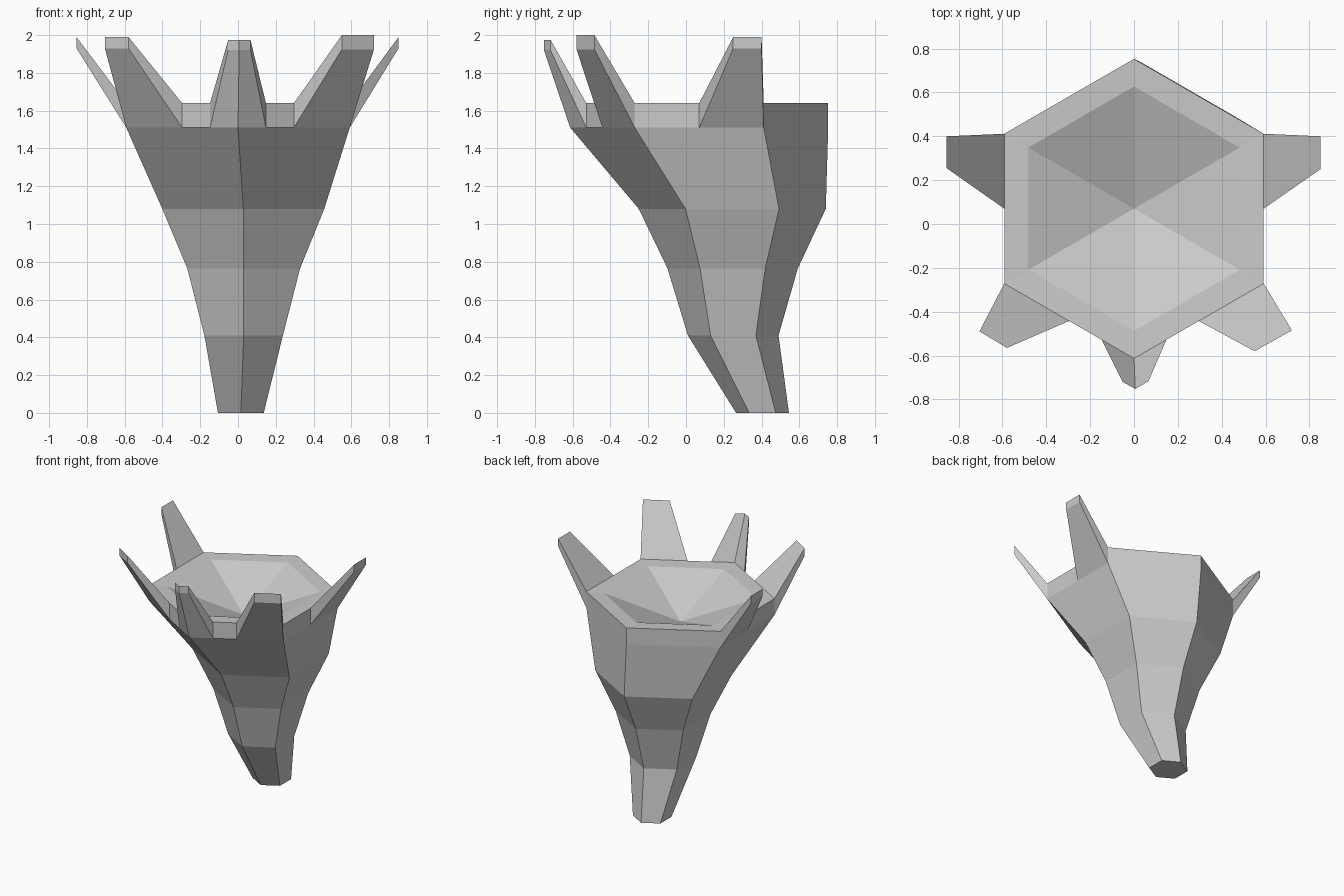
import bpy
import bmesh
import math
from mathutils import Vector

cube = bpy.data.objects.get("Cube")
if cube:
    bpy.data.objects.remove(cube, do_unlink=True)

grey = bpy.data.materials.new("plain grey")
grey.use_nodes = True
COLOUR = (0.6, 0.6, 0.6, 1)
grey.diffuse_color = COLOUR
grey.node_tree.nodes["Principled BSDF"].inputs["Base Color"].default_value = COLOUR


def finish(name, bm):
    bmesh.ops.recalc_face_normals(bm, faces=bm.faces[:])
    mesh = bpy.data.meshes.new(name)
    bm.to_mesh(mesh)
    bm.free()
    mesh.materials.append(grey)
    obj = bpy.data.objects.new(name, mesh)
    bpy.context.collection.objects.link(obj)


def hexagon(x, y, z, radius):
    # Corners run anticlockwise, starting at the front corner
    return [Vector((x + radius * math.cos(math.radians(a)),
                    y + radius * math.sin(math.radians(a)), z))
            for a in range(-90, 270, 60)]


def bridge(bm, lower, upper):
    n = len(lower)
    for i in range(n):
        j = (i + 1) % n
        bm.faces.new((lower[i], lower[j], upper[j], upper[i]))


# Bent six-sided trunk with a flat lip and a shallow bowl: x, y, z, radius
SECTIONS = [(0.015, 0.405, 0, 0.14), (0.03, 0.25, 0.41, 0.24),
            (0.03, 0.247, 0.765, 0.345), (0.028, 0.245, 1.08, 0.495),
            (0, 0.07, 1.51, 0.683), (0, 0.07, 1.64, 0.683),
            (0, 0.07, 1.635, 0.557)]
bm = bmesh.new()
rings = [[bm.verts.new(p) for p in hexagon(*s)] for s in SECTIONS]
for lower, upper in zip(rings, rings[1:]):
    bridge(bm, lower, upper)
bm.faces.new(rings[0])
bowl_bottom = bm.verts.new((0, 0.07, 1.43))
for i in range(6):
    bm.faces.new((rings[-1][i], rings[-1][(i + 1) % 6], bowl_bottom))
finish("trunk", bm)

# Prongs growing out and up from the vertical band of the lip
LOW, HIGH = 1.51, 1.64
corner = [p.xy for p in hexagon(*SECTIONS[5])]
front, front_left, back_left = corner[:3]
back_right, front_right = corner[4], corner[5]


def prong(name, base, tip, tip_low, tip_high):
    bm = bmesh.new()

    def loop(points, low, high):
        return ([bm.verts.new((p[0], p[1], low)) for p in points]
                + [bm.verts.new((p[0], p[1], high)) for p in reversed(points)])

    root, end = loop(base, LOW, HIGH), loop(tip, tip_low, tip_high)
    bridge(bm, root, end)
    n = len(base)
    for k in range(n - 1):
        m = 2 * n - 1 - k
        bm.faces.new((end[k], end[k + 1], end[m - 1], end[m]))
    finish(name, bm)


prong("left_prong", [back_left, back_left.lerp(front_left, 0.5)],
      [(0.85, 0.4), (0.85, 0.25)], 1.93, 1.99)
prong("right_prong", [back_right, back_right.lerp(front_right, 0.5)],
      [(-0.855, 0.4), (-0.855, 0.255)], 1.93, 1.99)
prong("front_left_prong", [front_left, front_left.lerp(front, 0.5)],
      [(0.72, -0.485), (0.55, -0.58)], 1.925, 2.0)
prong("front_right_prong", [front_right, front_right.lerp(front, 0.5)],
      [(-0.705, -0.49), (-0.58, -0.565)], 1.93, 1.99)
prong("front_prong",
      [front.lerp(front_right, 0.25), front, front.lerp(front_left, 0.25)],
      [(-0.052, -0.72), (0.006, -0.752), (0.066, -0.717)], 1.92, 1.975)
